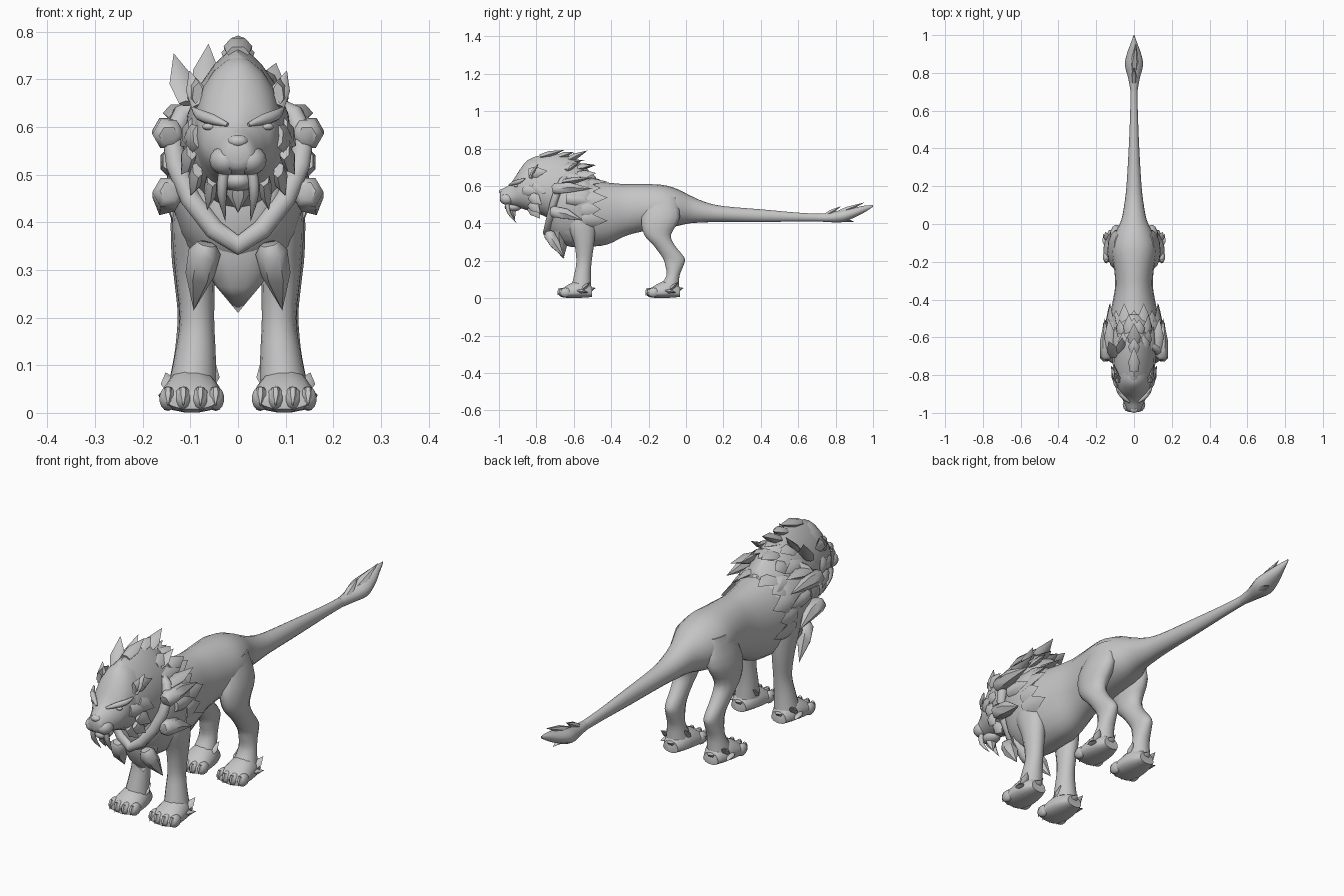
import bpy, bmesh, math
from mathutils import Vector, Matrix

fur = bpy.data.materials.new("grey_fur")
fur.diffuse_color = (0.56, 0.56, 0.56, 1)


def smooth_rows(rows, k):
    """Catmull-Rom interpolation of section rows."""
    out = []
    for i in range(len(rows) - 1):
        p0, p1, p2, p3 = (rows[max(0, min(len(rows) - 1, i + j))] for j in (-1, 0, 1, 2))
        for s in range(k):
            t = s / k
            out.append([0.5 * (2 * b + (c - a) * t + (2 * a - 5 * b + 4 * c - d) * t * t
                        + (3 * b - a - 3 * c + d) * t ** 3) for a, b, c, d in zip(p0, p1, p2, p3)])
    return out + [list(rows[-1])]


def skin(bm, rings, closed=False):
    """Bridge rings of points and cap the ends."""
    vs = [[bm.verts.new(p) for p in r] for r in rings]
    n = len(vs[0])
    pairs = list(zip(vs, vs[1:])) + ([(vs[-1], vs[0])] if closed else [])
    for a, b in pairs:
        for i in range(n):
            bm.faces.new((a[i], a[(i + 1) % n], b[(i + 1) % n], b[i]))
    if not closed:
        bm.faces.new(vs[0])
        bm.faces.new(vs[-1])


def loft_y(bm, rows, n=20, k=3, pinch=1.0, x0=0.0):
    """Rows along y: (y, top z, bottom z, half width, z of widest line)."""
    rings = []
    for y, top, bot, hw, zw in smooth_rows(rows, k):
        ring = []
        for i in range(n):
            a = 2 * math.pi * i / n
            c, s = math.cos(a), math.sin(a)
            p = pinch if s > 0 else 1.0
            x = math.copysign(abs(c) ** p, c) * hw
            ring.append((x0 + x, y, zw + s * ((top - zw) if s > 0 else (zw - bot))))
        rings.append(ring)
    skin(bm, rings)


def tube(bm, rows, n=8, k=1, axis=None, side=(1, 0, 0), closed=False):
    """Rows along a path: (x, y, z, radius along side, radius across)."""
    rows = smooth_rows(rows, k) if k > 1 else rows
    pts = [Vector(r[:3]) for r in rows]
    rings = []
    for i, r in enumerate(rows):
        if closed:
            t = pts[(i + 1) % len(pts)] - pts[i - 1]
        else:
            t = pts[min(i + 1, len(pts) - 1)] - pts[max(i - 1, 0)]
        t = (Vector(axis) if axis else t).normalized()
        u = Vector(side)
        u = (u - t * u.dot(t)).normalized()
        v = t.cross(u)
        rings.append([pts[i] + u * r[3] * math.cos(2 * math.pi * j / n)
                      + v * r[4] * math.sin(2 * math.pi * j / n) for j in range(n)])
    skin(bm, rings, closed)


def spike(bm, base, tip, w, d, side=(1, 0, 0), n=6):
    b, t = Vector(base), Vector(tip)
    m = b.lerp(t, 0.4)
    tube(bm, [(*b, w * .8, d * .8), (*m, w, d), (*t, 0, 0)], n, side=side)


def ball(bm, c, r, n=12):
    bmesh.ops.create_uvsphere(bm, u_segments=n, v_segments=n // 2 + 2, radius=1,
                              matrix=Matrix.Translation(c) @ Matrix.Diagonal((*r, 1)))


def hem(bm, y, zc, hw, hz, angles, length, w, flare=1.08):
    """Fan of leaf-shaped tufts pointing backwards round an oval."""
    for i, deg in enumerate(angles):
        a = math.radians(deg)
        c, s = math.cos(a), math.sin(a)
        ln = length * (1 if i % 2 == 0 else .75)
        spike(bm, (hw * c, y, zc + hz * s), (hw * c * flare, y + ln, zc + hz * s * flare),
              w, .014, side=(-s, 0, c))


def part(name, build, mirror=False):
    bm = bmesh.new()
    build(bm)
    bmesh.ops.remove_doubles(bm, verts=bm.verts, dist=1e-5)
    bmesh.ops.recalc_face_normals(bm, faces=bm.faces)
    me = bpy.data.meshes.new(name)
    bm.to_mesh(me)
    bm.free()
    me.materials.append(fur)
    ob = bpy.data.objects.new(name, me)
    bpy.context.collection.objects.link(ob)
    if mirror:
        ob.modifiers.new("mirror", 'MIRROR').use_mirror_merge = False


# Torso flowing into the tail
part("torso_and_tail", lambda bm: loft_y(bm, [
    (-.74, .50, .36, .05, .44), (-.70, .56, .31, .10, .45), (-.62, .62, .275, .13, .46),
    (-.52, .63, .275, .133, .46), (-.42, .618, .287, .115, .46), (-.33, .61, .33, .10, .47),
    (-.24, .61, .355, .105, .48), (-.13, .606, .37, .12, .48), (-.05, .585, .385, .10, .48),
    (.02, .55, .40, .068, .475), (.10, .515, .405, .052, .46), (.20, .492, .408, .04, .45),
    (.40, .475, .407, .028, .44), (.60, .457, .41, .02, .433), (.74, .45, .41, .018, .43)]))


# Tail tuft with side locks
def tail_tuft(bm):
    loft_y(bm, [(.70, .452, .41, .018, .43), (.77, .458, .405, .03, .43), (.84, .475, .405, .048, .44),
                (.90, .485, .43, .038, .455), (.95, .495, .455, .02, .475), (1.0, .498, .488, .002, .493)], n=10)
    spike(bm, (0, .80, .45), (.01, .955, .512), .022, .016)
    spike(bm, (0, .74, .44), (0, .83, .492), .018, .014)
    spike(bm, (.01, .80, .43), (.015, .90, .408), .022, .015)
part("tail_tuft", tail_tuft)

# Legs
Z = (0, 0, 1)
part("front_legs", lambda bm: tube(bm, [
    (.085, -.56, .50, .04, .08), (.092, -.56, .40, .046, .08), (.09, -.545, .30, .042, .056),
    (.086, -.545, .20, .036, .042), (.089, -.553, .13, .042, .045), (.095, -.56, .06, .05, .055)],
    14, 3, Z), True)
part("hind_legs", lambda bm: tube(bm, [
    (.075, -.12, .54, .03, .07), (.09, -.135, .43, .048, .105), (.096, -.152, .34, .044, .074),
    (.096, -.115, .28, .038, .058), (.094, -.066, .215, .033, .06), (.094, -.062, .175, .034, .05),
    (.096, -.07, .12, .038, .036), (.098, -.09, .06, .048, .055)], 14, 3, Z), True)


# Paws with toes, claws and ankle fur
def paw(front):
    def build(bm):
        x = .097
        loft_y(bm, [(front + .01, .04, .008, .05, .022), (front + .035, .062, .002, .064, .024),
                    (front + .085, .09, 0, .064, .028), (front + .135, .095, .002, .056, .03),
                    (front + .18, .06, .006, .036, .025)], n=14, k=2, x0=x)
        for i, dx in enumerate((-.05, -.018, .018, .05)):
            y = front + (.03 if i in (0, 3) else .02)
            ball(bm, (x + dx, y + .008, .03), (.019, .032, .026), 10)
            spike(bm, (x + dx, y - .012, .052), (x + dx, y - .026, .014), .010, .009)
        spike(bm, (x + .04, front + .13, .05), (x + .055, front + .17, .085), .02, .012)
        spike(bm, (x, front + .15, .04), (x, front + .2, .055), .028, .015)
        spike(bm, (x - .035, front + .11, .06), (x - .05, front + .15, .105), .018, .012)
        spike(bm, (x + .045, front + .1, .04), (x + .066, front + .16, .03), .018, .012)
    return build
part("front_paws", paw(-.682), True)
part("hind_paws", paw(-.212), True)

# Head
part("head", lambda bm: loft_y(bm, [
    (-.995, .568, .525, .022, .545), (-.985, .582, .508, .036, .54), (-.95, .603, .497, .052, .54),
    (-.92, .637, .49, .064, .55), (-.89, .685, .483, .08, .575), (-.85, .735, .47, .09, .585),
    (-.80, .75, .45, .095, .59), (-.70, .74, .44, .09, .60)], pinch=1.2))


def face(bm):
    ball(bm, (.026, -.957, .53), (.034, .038, .031))                       # muzzle pad
    ball(bm, (.06, -.908, .601), (.015, .011, .008))                       # eye
    tube(bm, [(.022, -.945, .605, .004, .004), (.05, -.922, .615, .011, .011),
              (.08, -.89, .625, .012, .010), (.095, -.86, .64, .003, .003)], 8, 2, side=Z)  # brow
    tube(bm, [(.078, -.83, .645, .02, .012), (.09, -.815, .68, .02, .012),
              (.102, -.79, .717, .001, .001)], 8)                          # ear
    spike(bm, (.085, -.87, .58), (.115, -.80, .57), .03, .014, Z)          # cheek fur
part("face_details", face, True)


def nose_and_jaw(bm):
    ball(bm, (0, -.982, .570), (.022, .018, .014))
    ball(bm, (0, -.925, .487), (.034, .045, .024))
    spike(bm, (0, -.935, .485), (0, -.915, .42), .024, .02)
part("nose_and_jaw", nose_and_jaw)
part("fangs", lambda bm: tube(bm, [(.029, -.955, .515, .011, .011), (.034, -.948, .46, .010, .010),
                                   (.026, -.905, .40, 0, 0)], 8, 3), True)

# Mane hood with a ridged crown
part("mane", lambda bm: loft_y(bm, [
    (-.85, .725, .50, .085, .59), (-.82, .752, .47, .10, .58), (-.75, .768, .435, .112, .57),
    (-.68, .772, .41, .115, .56), (-.61, .755, .40, .115, .55), (-.54, .70, .42, .10, .55),
    (-.48, .645, .46, .07, .55)], pinch=1.6))


def mane_tufts(bm):
    hem(bm, -.66, .56, .108, .165, range(-30, 211, 30), .12, .035)
    hem(bm, -.58, .55, .10, .155, range(-15, 196, 30), .10, .032)
    for y, z, ty, tz, w in ((-.78, .755, -.65, .792, .03), (-.68, .755, -.60, .782, .03),
                            (-.64, .735, -.525, .79, .035), (-.60, .70, -.495, .705, .035)):
        spike(bm, (0, y, z), (0, ty, tz), w, .02)
    # Uneven loose locks
    spike(bm, (-.10, -.70, .65), (-.135, -.62, .755), .032, .012, (.7, .6, .4))
    spike(bm, (-.07, -.68, .68), (-.062, -.60, .775), .028, .012)
    spike(bm, (.06, -.64, .68), (.08, -.56, .735), .028, .012)
part("mane_tufts", mane_tufts)


def cheek_tufts(bm):
    for b, t in (((.095, -.82, .60), (.122, -.75, .56)), ((.098, -.83, .55), (.12, -.77, .50)),
                 ((.085, -.83, .51), (.10, -.78, .455)), ((.055, -.83, .49), (.065, -.78, .425)),
                 ((.085, -.84, .67), (.105, -.74, .68))):
        spike(bm, b, t, .03, .014, (0, .5, 1))
part("cheek_tufts", cheek_tufts, True)

# Shoulder mantle behind the collar, with a jagged rear edge
part("shoulder_mantle", lambda bm: loft_y(bm, [
    (-.735, .56, .345, .075, .47), (-.70, .62, .31, .12, .50), (-.65, .645, .285, .142, .52),
    (-.58, .652, .275, .148, .52), (-.52, .645, .29, .138, .52), (-.47, .615, .32, .10, .50)]))
part("mantle_hem", lambda bm: hem(bm, -.56, .47, .138, .165, range(-20, 201, 22), .14, .04, 1.0))

# Collar roll, V-shaped at the chest
half = [(.05, -.737, .385), (.10, -.722, .45), (.13, -.705, .52), (.138, -.685, .58),
        (.118, -.66, .625), (.06, -.63, .65)]
loop = [(0, -.745, .352)] + half + [(0, -.615, .655)] + [(-x, y, z) for x, y, z in reversed(half)]
part("collar", lambda bm: tube(bm, [(*p, .02, .022) for p in loop], 10, side=(0, 1, 0), closed=True))


# Blunt-fronted tufts on shoulders and chest
def horn(bm, pts, r):
    tube(bm, [(*p, r * s, r * s) for p, s in zip(pts, (.6, 1, .9, 0))], 6)


def collar_horns(bm):
    horn(bm, [(.145, -.715, .582), (.146, -.70, .585), (.15, -.62, .592), (.155, -.50, .585)], .034)
    horn(bm, [(.143, -.725, .465), (.145, -.71, .463), (.148, -.64, .45), (.165, -.55, .415)], .035)
    horn(bm, [(.066, -.735, .355), (.07, -.73, .338), (.08, -.70, .29), (.093, -.65, .215)], .034)
    spike(bm, (.12, -.66, .62), (.135, -.50, .645), .032, .02)
    spike(bm, (.145, -.64, .53), (.15, -.51, .52), .03, .018, Z)
part("collar_horns", collar_horns, True)
part("chest_tuft", lambda bm: tube(bm, [(0, -.68, .42, .10, .05), (0, -.68, .33, .085, .045),
                                        (0, -.67, .27, .05, .035), (0, -.655, .21, 0, 0)], 10))

# Smooth shading with crisp tuft edges
bpy.ops.object.select_all(action='SELECT')
bpy.context.view_layer.objects.active = bpy.context.selected_objects[0]
bpy.ops.object.shade_smooth_by_angle(angle=math.radians(50))
